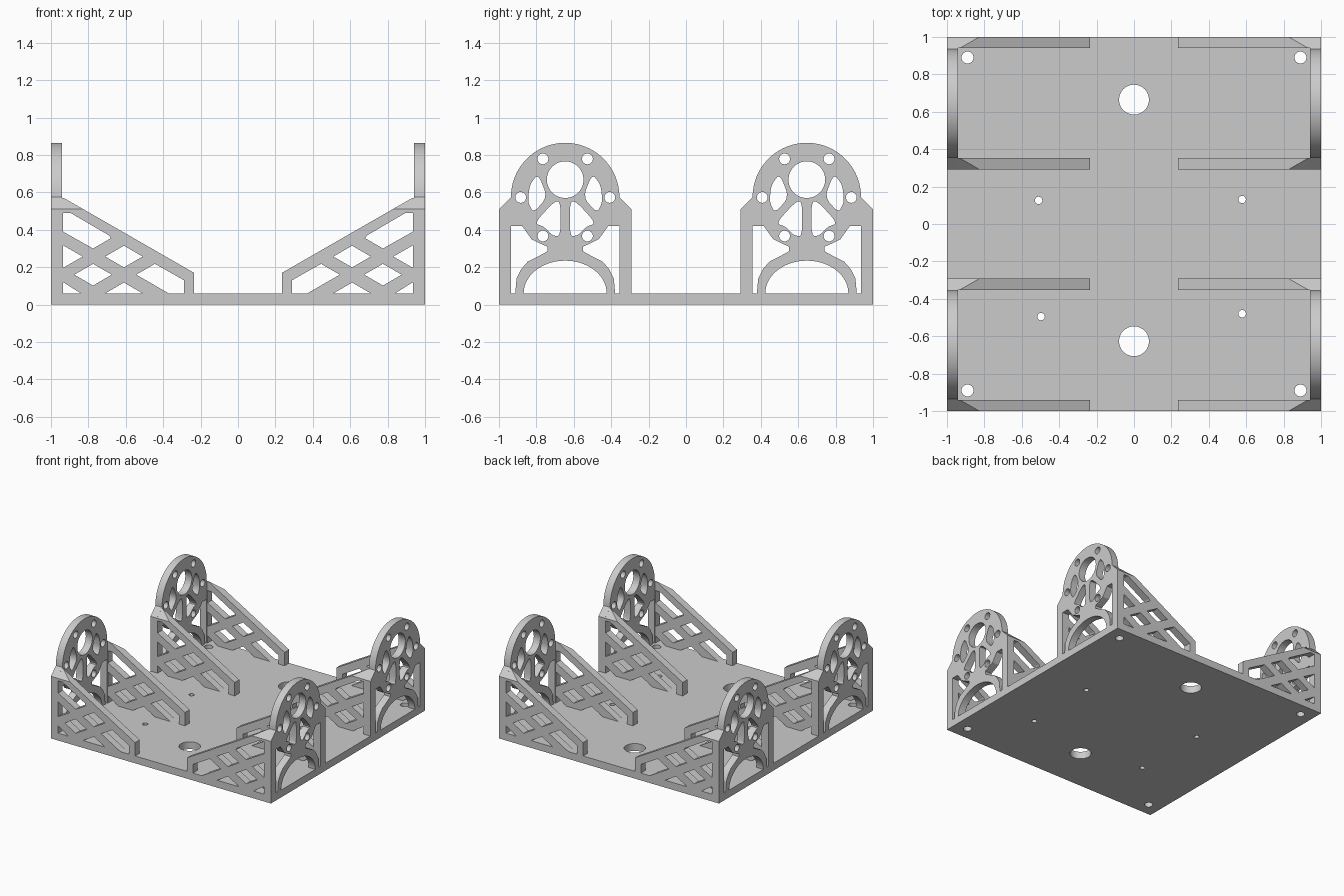
import bpy
import bmesh
from math import cos, sin, pi
from mathutils import Matrix, Vector

if "Cube" in bpy.data.objects:
    bpy.data.objects.remove(bpy.data.objects["Cube"], do_unlink=True)

T = 0.06            # thickness of every sheet
MOUNT_Y = 0.646     # distance of each mount from the middle
HALF = 0.354        # half width of a mount
SHOULDER = 0.51     # height where the mount corners are bevelled

grey = bpy.data.materials.new("plain grey")
grey.diffuse_color = (0.6, 0.6, 0.6, 1)
grey.use_nodes = True
grey.node_tree.nodes["Principled BSDF"].inputs["Base Color"].default_value = (0.6, 0.6, 0.6, 1)


def arc(cx, cy, rx, ry, start=0.0, end=2 * pi, n=32):
    closed = abs(end - start) > 6
    steps = n if closed else n + 1
    return [(cx + rx * cos(start + (end - start) * i / n),
             cy + ry * sin(start + (end - start) * i / n)) for i in range(steps)]


def circle(cx, cy, r, n=32):
    return arc(cx, cy, r, r, n=n)


def rounded(points, rounds=2):
    """Cut the corners of a closed outline."""
    for _ in range(rounds):
        out = []
        for a, b in zip(points, points[1:] + points[:1]):
            a, b = Vector(a), Vector(b)
            out += [tuple(a.lerp(b, 0.2)), tuple(a.lerp(b, 0.8))]
        points = out
    return points


def flip(points, side=-1):
    return [(side * a, b) for a, b in points]


def sheet(name, outlines, matrix, bevel_plane=None):
    """Flat sheet with holes: first outline is the edge, the rest are openings."""
    curve = bpy.data.curves.new(name + "_profile", "CURVE")
    curve.dimensions = "2D"
    curve.fill_mode = "BOTH"
    curve.extrude = T / 2
    for pts in outlines:
        spline = curve.splines.new("POLY")
        spline.points.add(len(pts) - 1)
        for p, (a, b) in zip(spline.points, pts):
            p.co = (a, b, 0, 1)
        spline.use_cyclic_u = True
    temp = bpy.data.objects.new(name + "_profile", curve)
    bpy.context.collection.objects.link(temp)
    depsgraph = bpy.context.evaluated_depsgraph_get()
    mesh = bpy.data.meshes.new_from_object(temp.evaluated_get(depsgraph))
    bpy.data.objects.remove(temp, do_unlink=True)
    bpy.data.curves.remove(curve)

    bm = bmesh.new()
    bm.from_mesh(mesh)
    bm.transform(matrix)
    bmesh.ops.remove_doubles(bm, verts=bm.verts, dist=0.0002)
    if bevel_plane:
        bmesh.ops.bisect_plane(bm, geom=bm.verts[:] + bm.edges[:] + bm.faces[:],
                               plane_co=bevel_plane[0], plane_no=bevel_plane[1],
                               clear_outer=True)
        bmesh.ops.holes_fill(bm, edges=[e for e in bm.edges if e.is_boundary], sides=0)
    bmesh.ops.recalc_face_normals(bm, faces=bm.faces)
    bm.to_mesh(mesh)
    bm.free()
    mesh.materials.clear()
    mesh.materials.append(grey)
    obj = bpy.data.objects.new(name, mesh)
    bpy.context.collection.objects.link(obj)
    bpy.ops.object.select_all(action="DESELECT")
    obj.select_set(True)
    bpy.context.view_layer.objects.active = obj
    bpy.ops.object.shade_smooth_by_angle(angle=pi / 7)
    return obj


# Base plate with corner, cable and screw holes
base = [[(-1, -1), (1, -1), (1, 1), (-1, 1)]]
base += [circle(0.89 * sx, 0.89 * sy, 0.032) for sx in (-1, 1) for sy in (-1, 1)]
base += [circle(0, y, 0.08) for y in (0.665, -0.627)]
base += [circle(x, y, 0.02, 20) for x, y in
         ((-0.51, 0.126), (0.578, 0.131), (-0.497, -0.495), (0.578, -0.48))]
sheet("base_plate", base, Matrix.Translation((0, 0, T / 2)))

# Mount face: bevelled shoulders under a round head
CZ, R = 0.575, 0.29
mount = [[(-HALF, 0.03), (HALF, 0.03), (HALF, SHOULDER)]
         + arc(0, CZ, R, R, 0, pi, 48) + [(-HALF, SHOULDER)]]
mount.append(circle(0, 0.668, 0.098, 48))
mount += [circle(0.238 * cos(k * pi / 3), 0.573 + 0.238 * sin(k * pi / 3), 0.029, 24)
          for k in range(6)]
mount.append(arc(0, T, 0.222, 0.175, 0, pi, 32))
slot = rounded([(0.145, 0.70), (0.095, 0.575), (0.17, 0.49), (0.20, 0.55), (0.19, 0.64)])
wedge = rounded([(0.165, 0.435), (0.06, 0.55), (0.025, 0.55), (0.025, 0.365),
                 (0.07, 0.37), (0.11, 0.415)])
gap = [(0.29, T), (0.29, 0.42), (0.23, 0.42), (0.18, 0.35), (0.13, 0.325),
       (0.095, 0.31), (0.095, 0.285), (0.15, 0.255), (0.20, 0.23),
       (0.235, 0.19), (0.26, 0.14), (0.267, T)]
for opening in (slot, wedge, gap):
    mount += [opening, flip(opening)]

# Side brace: sloped frame with a diamond lattice
DX, DZ = 0.1, 0.058


def diamond(x, z):
    return [(x - DX, z), (x, z - DZ), (x + DX, z), (x, z + DZ)]


brace = [
    [(0.235, 0.03), (0.235, 0.17), (0.94, 0.575), (0.945, 0.575), (0.945, 0.03)],
    [(0.935, 0.49), (0.895, 0.49), (0.69, 0.37), (0.68, 0.355), (0.775, 0.30), (0.935, 0.39)],
    diamond(0.61, 0.257),
    diamond(0.775, 0.16),
    [(0.544, 0.16), (0.444, 0.218), (0.29, 0.131), (0.29, T), (0.37, T)],
    [(0.935, 0.317), (0.83, 0.257), (0.935, 0.197)],
    [(0.61, 0.118), (0.71, T), (0.51, T)],
    [(0.935, 0.12), (0.935, T), (0.84, T)],
]

# Local x, y, z of a profile turned to y, z, x for mounts and x, z, -y for braces
TO_MOUNT = Matrix(((0, 0, 1, 0), (1, 0, 0, 0), (0, 1, 0, 0), (0, 0, 0, 1)))
TO_BRACE = Matrix.Rotation(pi / 2, 4, "X")

for sx, side in ((1, "left"), (-1, "right")):
    for sy, end in ((-1, "front"), (1, "back")):
        cy = sy * MOUNT_Y
        sheet(f"{end}_{side}_mount", mount,
              Matrix.Translation((sx * (1 - T / 2), cy, 0)) @ TO_MOUNT)
        for edge, place in ((sy, "outer"), (-sy, "inner")):
            y = cy + edge * (HALF - T / 2)
            bevel = ((0, cy + edge * HALF, SHOULDER), (0, edge, 1))
            sheet(f"{end}_{side}_{place}_brace", [flip(p, sx) for p in brace],
                  Matrix.Translation((0, y, 0)) @ TO_BRACE, bevel)
